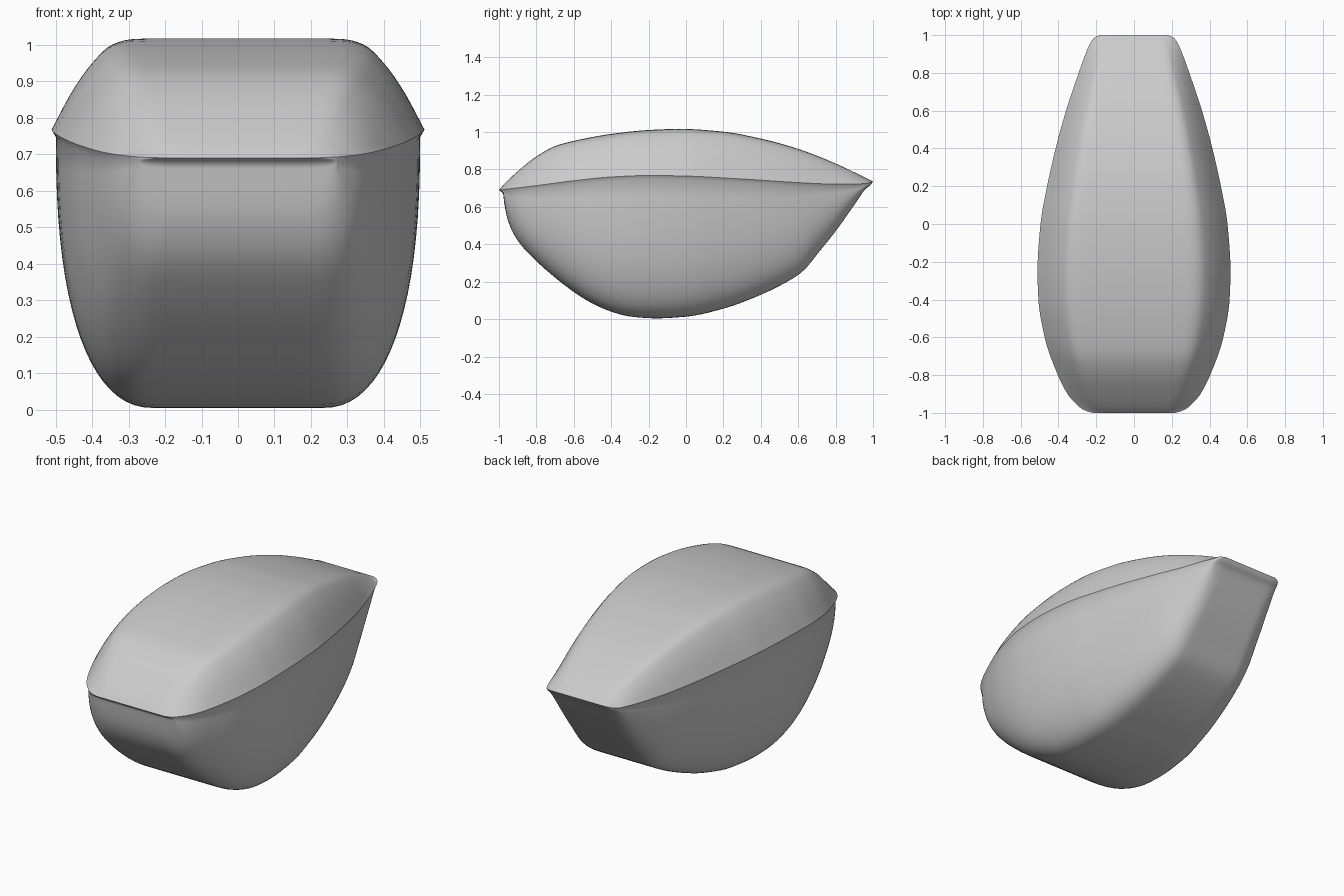
import bpy, bmesh, math

if "Cube" in bpy.data.objects:
    bpy.data.objects.remove(bpy.data.objects["Cube"])

# Smooth curve through a few (position, value) pairs
def curve(pts, t):
    n = len(pts)
    t = min(max(t, pts[0][0]), pts[-1][0])
    i = 0
    while i < n - 2 and t > pts[i + 1][0]:
        i += 1
    d = [(pts[k + 1][1] - pts[k][1]) / (pts[k + 1][0] - pts[k][0]) for k in range(n - 1)]

    def slope(k):
        if k == 0:
            return d[0]
        if k == n - 1:
            return d[-1]
        a, b = d[k - 1], d[k]
        return 2 * a * b / (a + b) if a * b > 0 else 0.0

    x0, y0 = pts[i]
    x1, y1 = pts[i + 1]
    h = x1 - x0
    s = (t - x0) / h
    return (y0 * (2*s**3 - 3*s*s + 1) + slope(i) * h * (s**3 - 2*s*s + s)
            + y1 * (3*s*s - 2*s**3) + slope(i + 1) * h * (s**3 - s*s))

# Lengthwise outlines: rim half width, rim height, crown height, keel height
WIDTH = [(-1, .22), (-.985, .265), (-.95, .31), (-.9, .352), (-.8, .403), (-.6, .473), (-.4, .506),
         (-.25, .511), (0, .495), (.2, .46), (.4, .415), (.6, .36), (.8, .293), (.9, .257),
         (.96, .23), (.985, .212), (1, .18)]
RIM = [(-1, .69), (-.8, .714), (-.6, .74), (-.4, .76), (-.2, .768), (0, .765), (.2, .755),
       (.4, .743), (.6, .73), (.8, .722), (.95, .724), (1, .735)]
CROWN = [(-1, .69), (-.97, .725), (-.9, .79), (-.8, .87), (-.7, .925), (-.6, .953), (-.4, .99),
         (-.2, 1.011), (-.03, 1.017), (.2, 1.002), (.4, .965), (.6, .91), (.8, .832), (.9, .785), (1, .735)]
KEEL = [(-1, .69), (-.978, .67), (-.972, .62), (-.95, .52), (-.9, .42), (-.8, .31), (-.7, .222),
        (-.6, .145), (-.5, .083), (-.4, .04), (-.3, .014), (-.16, .004), (0, .013), (.2, .056),
        (.4, .13), (.55, .205), (.63, .26), (.7, .345), (.8, .47), (.9, .61), (.96, .695), (.985, .715), (1, .735)]
FLAT = [(-1, .62), (-.6, .48), (0, .45), (.6, .5), (1, .62)]
SHOULDER = [(0, 1), (.2, .99), (.385, .935), (.577, .745), (.77, .456), (1, 0)]

def section(y):
    w, rim = curve(WIDTH, y), curve(RIM, y)
    top, low = max(curve(CROWN, y), rim), min(curve(KEEL, y), rim)
    half = []
    # crown: flat middle, rounded shoulder down to the rim
    fx = .49 * w
    half += [(fx * k / 4, top) for k in range(4)]
    for k in range(17):
        u = k / 16
        half.append((fx + (w - fx) * u, rim + (top - rim) * curve(SHOULDER, u)))
    # hull: slightly inside the rim, rounded into a flat keel
    lip = min(.02, (rim - low) * .3)
    hw, hz = w - lip * .6, rim - lip
    fx = curve(FLAT, y) * hw
    for k in range(21):
        a = math.pi / 2 * k / 20
        c, s = max(math.cos(a), 0), math.sin(a)
        half.append((fx + (hw - fx) * c ** (2 / 2.4), hz - (hz - low) * s ** (2 / 2.4)))
    half += [(fx * k / 4, low) for k in (3, 2, 1, 0)]
    return half + [(-x, z) for x, z in half[-2:0:-1]]

# Stations, closer together toward both ends
ys = sorted({round(-math.cos(math.pi * k / 72), 4) for k in range(73)} | {-.978, -.972, -.96, .96, .985})
bm = bmesh.new()
rings = [[bm.verts.new((x, y, z)) for x, z in section(y)] for y in ys]
for a, b in zip(rings, rings[1:]):
    for i in range(len(a)):
        j = (i + 1) % len(a)
        bm.faces.new((a[i], a[j], b[j], b[i]))
bmesh.ops.remove_doubles(bm, verts=bm.verts, dist=.0004)
bmesh.ops.recalc_face_normals(bm, faces=bm.faces)

mesh = bpy.data.meshes.new("shell_body")
bm.to_mesh(mesh)
bm.free()
body = bpy.data.objects.new("shell_body", mesh)
bpy.context.collection.objects.link(body)

grey = bpy.data.materials.new("light_grey")
grey.diffuse_color = (.6, .6, .6, 1)
grey.use_nodes = True
grey.node_tree.nodes["Principled BSDF"].inputs["Base Color"].default_value = grey.diffuse_color
mesh.materials.append(grey)

bpy.context.view_layer.objects.active = body
body.select_set(True)
bpy.ops.object.shade_smooth_by_angle(angle=math.radians(40))
